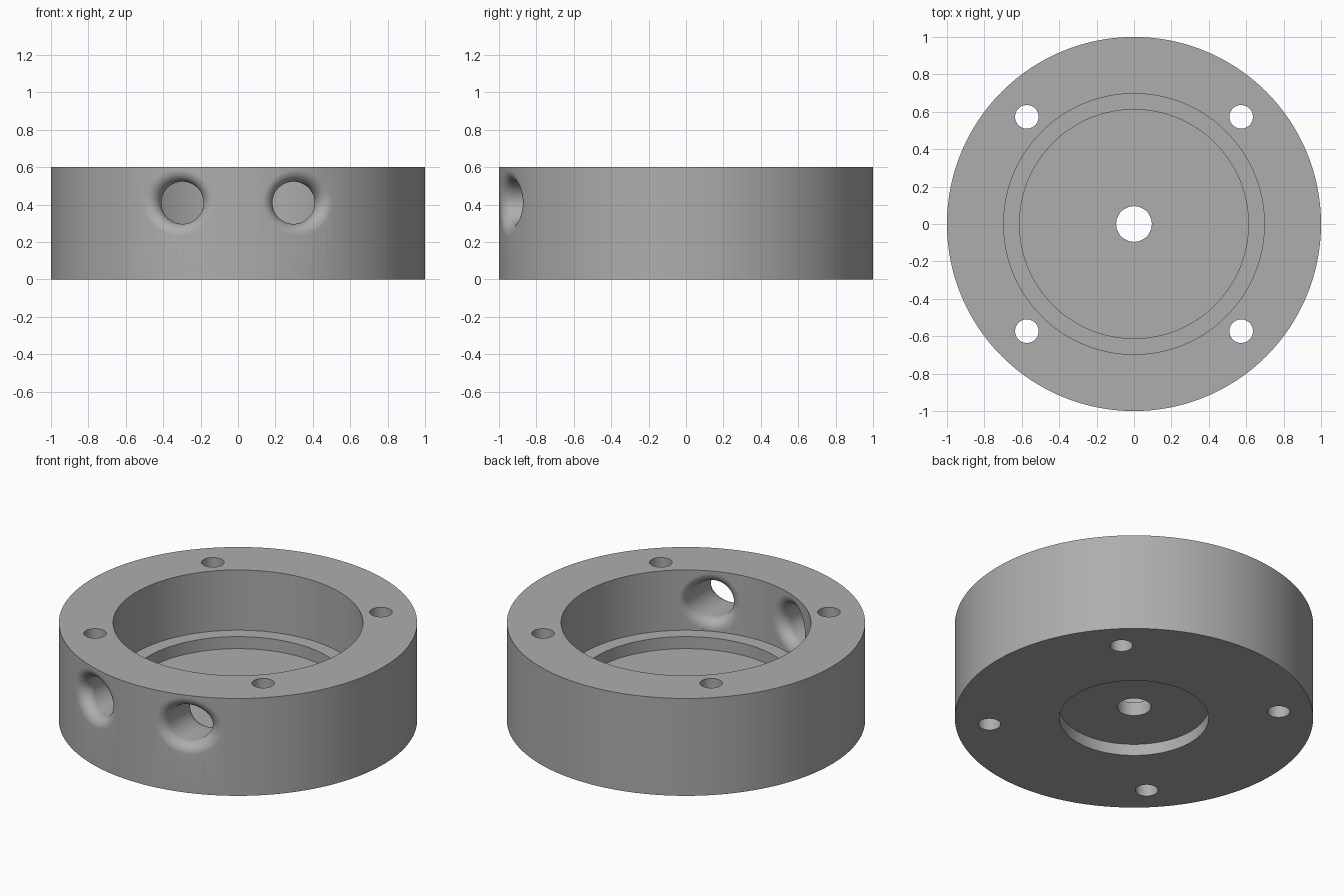
import bpy, bmesh
from math import cos, sin, pi, sqrt, radians
from mathutils import Vector, Matrix

if "Cube" in bpy.data.objects:
    bpy.data.objects.remove(bpy.data.objects["Cube"])

OUTER, BORE, HEIGHT = 1.0, 0.697, 0.6
BOLT_POS, BOLT_R = 0.573, 0.063
PORT_X, PORT_Z, PORT_R, FILLET = 0.297, 0.41, 0.113, 0.063

metal = bpy.data.materials.new("plain grey metal")
metal.use_nodes = True
grey = (0.42, 0.42, 0.42, 1)
metal.diffuse_color = grey
metal.node_tree.nodes["Principled BSDF"].inputs["Base Color"].default_value = grey


def make_object(name, bm):
    bmesh.ops.recalc_face_normals(bm, faces=bm.faces)
    mesh = bpy.data.meshes.new(name)
    bm.to_mesh(mesh)
    bm.free()
    mesh.materials.append(metal)
    obj = bpy.data.objects.new(name, mesh)
    bpy.context.collection.objects.link(obj)
    return obj


def lathe(name, profile, steps):
    bm = bmesh.new()
    verts = [bm.verts.new((r, 0, z)) for r, z in profile]
    edges = [bm.edges.new((verts[i - 1], verts[i])) for i in range(len(verts))]
    bmesh.ops.spin(bm, geom=verts + edges, cent=(0, 0, 0), axis=(0, 0, 1),
                   angle=2 * pi, steps=steps)
    bmesh.ops.remove_doubles(bm, verts=bm.verts, dist=1e-5)
    return make_object(name, bm)


def fillet_arc(a, wall, side, steps=10):
    """Rolling-ball arc from the port wall to the ring wall (side 1 outer, -1 inner)."""
    x = PORT_X + (PORT_R + FILLET) * cos(a)
    z = PORT_Z + (PORT_R + FILLET) * sin(a)
    reach = wall - side * FILLET
    centre = Vector((x, -sqrt(reach ** 2 - x ** 2), z))
    start = Vector((-cos(a), 0, -sin(a)))
    end = Vector((centre.x, centre.y, 0)).normalized() * side
    arc = [centre + start.slerp(end, i / steps) * FILLET for i in range(steps + 1)]
    # Carry the cutter past the wall, then on to a flat end
    last = arc[-1]
    k = 1 + side * 0.04
    arc.append(Vector((last.x * k, last.y * k, last.z)))
    arc.append(Vector((last.x * k, -1.3 if side > 0 else -0.3, last.z)))
    return arc


def port_cutter(mirror, sides=72):
    bm = bmesh.new()
    columns = []
    for s in range(sides):
        a = 2 * pi * s / sides
        path = fillet_arc(a, OUTER, 1)[::-1] + fillet_arc(a, BORE, -1)
        columns.append([bm.verts.new((p.x * mirror, p.y, p.z)) for p in path])
    for s in range(sides):
        left, right = columns[s - 1], columns[s]
        for i in range(len(left) - 1):
            bm.faces.new((left[i], left[i + 1], right[i + 1], right[i]))
    for end in (0, -1):
        bm.faces.new([c[end] for c in columns])
    return make_object("port_cutter", bm)


def bolt_cutter(x, y):
    bm = bmesh.new()
    bmesh.ops.create_cone(bm, cap_ends=True, segments=48, radius1=BOLT_R, radius2=BOLT_R,
                          depth=1, matrix=Matrix.Translation((x, y, HEIGHT / 2)))
    return make_object("bolt_cutter", bm)


# Ring housing: stepped bore above, shallow recess below, centre hole through the floor
body = lathe("flanged_housing", [
    (0.095, 0.155), (0.612, 0.155), (0.612, 0.229), (BORE, 0.229),
    (BORE, HEIGHT), (OUTER, HEIGHT), (OUTER, 0), (0.417, 0),
    (0.417, 0.071), (0.095, 0.071)], 192)

# Four bolt holes and two rounded front ports
cutters = [bolt_cutter(sx * BOLT_POS, sy * BOLT_POS) for sx in (-1, 1) for sy in (-1, 1)]
cutters += [port_cutter(m) for m in (-1, 1)]

bpy.ops.object.select_all(action="DESELECT")
body.select_set(True)
bpy.context.view_layer.objects.active = body
for cutter in cutters:
    cutter.hide_render = True
    mod = body.modifiers.new("cut", "BOOLEAN")
    mod.operation = "DIFFERENCE"
    mod.solver = "EXACT"
    mod.object = cutter
    bpy.ops.object.modifier_apply(modifier=mod.name)
    bpy.data.objects.remove(cutter)

# Smooth round walls, keep machined edges crisp
bpy.ops.object.shade_smooth_by_angle(angle=radians(30))
